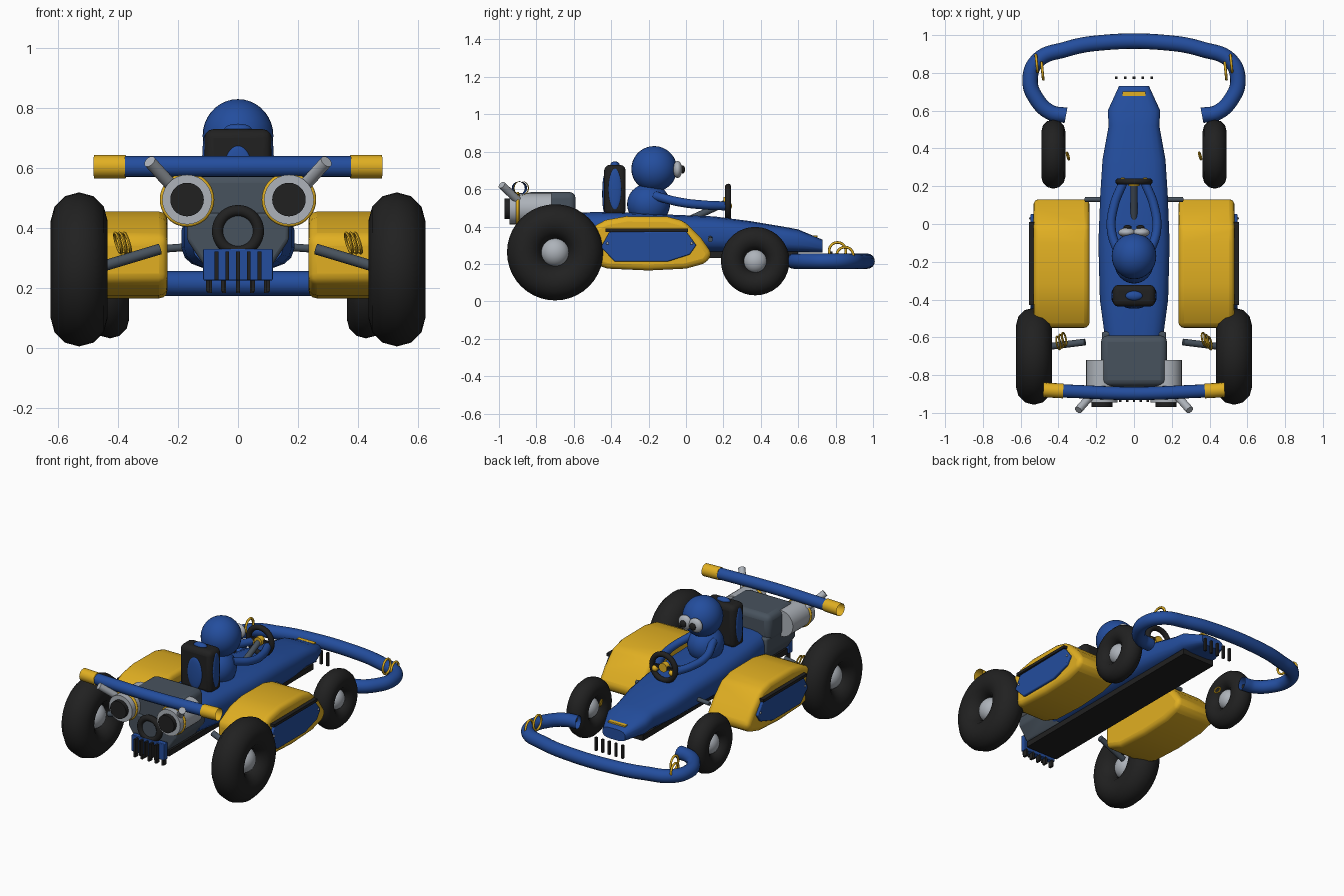
import bpy, bmesh, math
from mathutils import Vector, Matrix

if "Cube" in bpy.data.objects:
    bpy.data.objects.remove(bpy.data.objects["Cube"])


def mat(name, rgb):
    m = bpy.data.materials.new(name)
    m.diffuse_color = (*rgb, 1)
    m.use_nodes = True
    m.node_tree.nodes["Principled BSDF"].inputs["Base Color"].default_value = m.diffuse_color
    return m


BLUE = mat("blue paint", (0.017, 0.075, 0.34))
YELLOW = mat("yellow paint", (0.75, 0.43, 0.016))
BLACK = mat("black rubber", (0.015, 0.015, 0.015))
DARK = mat("dark grey metal", (0.064, 0.085, 0.11))
LIGHT = mat("light grey metal", (0.42, 0.45, 0.49))


def finish(bm, name, m, angle=35, bevel=0, seg=3):
    bmesh.ops.recalc_face_normals(bm, faces=bm.faces)
    me = bpy.data.meshes.new(name)
    bm.to_mesh(me)
    bm.free()
    me.materials.append(m)
    ob = bpy.data.objects.new(name, me)
    bpy.context.collection.objects.link(ob)
    if bevel:
        b = ob.modifiers.new("bevel", "BEVEL")
        b.width, b.segments, b.limit_method = bevel, seg, "ANGLE"
    bpy.ops.object.select_all(action="DESELECT")
    ob.select_set(True)
    bpy.context.view_layer.objects.active = ob
    bpy.ops.object.shade_smooth_by_angle(angle=math.radians(angle))
    return ob


def box(name, m, c, size, bevel=0):
    bm = bmesh.new()
    bmesh.ops.create_cube(bm, size=1, matrix=Matrix.Translation(c) @ Matrix.Diagonal((*size, 1)))
    return finish(bm, name, m, bevel=bevel)


def ball(name, m, c, r):
    bm = bmesh.new()
    bmesh.ops.create_uvsphere(bm, u_segments=32, v_segments=18, radius=1,
                              matrix=Matrix.Translation(c) @ Matrix.Diagonal((*r, 1)))
    return finish(bm, name, m)


def rod(name, m, a, b, r, r2=None):
    a, b = Vector(a), Vector(b)
    d = b - a
    bm = bmesh.new()
    bmesh.ops.create_cone(bm, cap_ends=True, segments=28, radius1=r, radius2=r if r2 is None else r2,
                          depth=d.length,
                          matrix=Matrix.Translation((a + b) / 2) @ d.to_track_quat("Z", "Y").to_matrix().to_4x4())
    return finish(bm, name, m)


def ring(name, m, c, axis, R, r, n=36, k=12):
    q = Vector(axis).to_track_quat("Z", "Y")
    bm = bmesh.new()
    v = [[bm.verts.new(Vector(c) + q @ Vector((
        (R + r * math.cos(2 * math.pi * j / k)) * math.cos(2 * math.pi * i / n),
        (R + r * math.cos(2 * math.pi * j / k)) * math.sin(2 * math.pi * i / n),
        r * math.sin(2 * math.pi * j / k)))) for j in range(k)] for i in range(n)]
    for i in range(n):
        for j in range(k):
            bm.faces.new((v[i][j], v[i - 1][j], v[i - 1][j - 1], v[i][j - 1]))
    return finish(bm, name, m, angle=50)


def tube(name, m, pts, r, caps=False):
    cu = bpy.data.curves.new(name, "CURVE")
    cu.dimensions = "3D"
    cu.bevel_depth, cu.bevel_resolution, cu.use_fill_caps = r, 6, caps
    sp = cu.splines.new("BEZIER")
    sp.bezier_points.add(len(pts) - 1)
    for bp, p in zip(sp.bezier_points, pts):
        bp.co = p
        bp.handle_left_type = bp.handle_right_type = "AUTO"
    tmp = bpy.data.objects.new("temporary_path", cu)
    bpy.context.collection.objects.link(tmp)
    me = bpy.data.meshes.new_from_object(tmp.evaluated_get(bpy.context.evaluated_depsgraph_get()))
    bpy.data.objects.remove(tmp)
    bm = bmesh.new()
    bm.from_mesh(me)
    return finish(bm, name, m)


def slab(name, m, prof, x0, x1, bevel=0):
    """Outline in y, z extruded along x."""
    bm = bmesh.new()
    f = bm.faces.new([bm.verts.new((x0, y, z)) for y, z in prof])
    ext = bmesh.ops.extrude_face_region(bm, geom=[f])["geom"]
    bmesh.ops.translate(bm, vec=(x1 - x0, 0, 0), verts=[g for g in ext if isinstance(g, bmesh.types.BMVert)])
    return finish(bm, name, m, bevel=bevel)


# Body shell: rounded sections as y, half width, bottom, top
secs = [(.73, .08, .26, .33), (.6, .14, .26, .385), (.52, .135, .26, .40), (.34, .168, .26, .43),
        (.15, .18, .26, .455), (-.1, .19, .26, .465), (-.4, .182, .26, .48), (-.6, .155, .27, .475)]
bm = bmesh.new()
rows = []
N = 20
for y, w, z0, z1 in secs:
    row = []
    for i in range(N):
        a = 2 * math.pi * (i + .5) / N
        c, s = math.cos(a), math.sin(a)
        row.append(bm.verts.new((w * math.copysign(abs(c) ** .6, c), y,
                                 (z0 + z1) / 2 + (z1 - z0) / 2 * math.copysign(abs(s) ** .65, s))))
    rows.append(row)
for a, b in zip(rows, rows[1:]):
    for i in range(N):
        bm.faces.new((a[i - 1], a[i], b[i], b[i - 1]))
bm.faces.new(rows[0])
bm.faces.new(rows[-1])
finish(bm, "body_shell", BLUE)
box("floor", BLACK, (0, -.13, .25), (.23, 1.46, .035))
box("nose_badge_plate", YELLOW, (0, .69, .348), (.12, .025, .009))
for i in range(5):
    box("front_fin", BLACK, (-.094 + .047 * i, .775, .225), (.014, .014, .085))

# Front bumper
half = [(.36, .575), (.44, .59), (.515, .66), (.55, .76), (.51, .865), (.36, .925), (.2, .957)]
tube("front_bumper", BLUE, [(-x, y, .215) for x, y in half] + [(x, y, .215) for x, y in half[::-1]], .041)

# Rear wing bar with coloured ends
tube("rear_wing_bar", BLUE, [(-.376, -.884, .605), (0, -.897, .605), (.376, -.884, .605)], .035)

pod = [(-.55, .22), (-.55, .37), (-.43, .435), (-.32, .455), (-.1, .453), (-.01, .43), (.08, .34),
       (.14, .255), (.11, .205), (0, .175), (-.2, .165), (-.42, .175)]
panel = [(-.455, .29), (-.41, .37), (.0, .375), (.055, .30), (.02, .25), (-.1, .212), (-.38, .212)]
for s in (-1, 1):
    # Wheels
    ring("rear_tyre", BLACK, (s * .53, -.70, .262), (1, 0, 0), .162, .095, 40, 12)
    ball("rear_hub", LIGHT, (s * .53, -.70, .262), (.07, .078, .078))
    ring("front_tyre", BLACK, (s * .427, .37, .215), (1, 0, 0), .119, .064, 36, 12)
    ball("front_hub", LIGHT, (s * .427, .37, .215), (.055, .065, .065))

    # Side pods with panel and black strip
    slab("side_pod", YELLOW, pod, s * .235, s * .532, .035)
    slab("side_panel", BLUE, panel, s * .515, s * .548, .006)
    box("side_strip", BLACK, (s * .542, -.21, .38), (.03, .44, .018))
    for y, z in ((-.42, .31), (.03, .31)):
        ball("panel_bolt", LIGHT, (s * .549, y, z), (.006, .007, .007))

    # Wing bar end and bumper straps
    tube("wing_bar_end", YELLOW, [(s * .375, -.884, .605), (s * .48, -.878, .605)], .039)
    ring("bumper_strap", YELLOW, (s * .515, .85, .245), (1, .1, 0), .045, .007, 28, 8)
    ring("bumper_strap", YELLOW, (s * .485, .81, .27), (1, .1, 0), .045, .007, 28, 8)

    # Suspension and springs
    rod("rear_arm", DARK, (s * .26, -.625, .33), (s * .46, -.65, .27), .018)
    for k in range(3):
        ring("rear_spring", YELLOW, (s * (.37 + .015 * k), -.61 - .01 * k, .35), (1, .2, .3), .035, .005, 24, 6)
    rod("front_arm", DARK, (s * .12, .13, .34), (s * .26, .13, .33), .013)
    ring("front_spring", YELLOW, (s * .35, .36, .26), (1, .3, .2), .02, .005, 20, 6)

    # Jet nozzles and exhaust pipes
    rod("nozzle", LIGHT, (s * .17, -.72, .495), (s * .17, -.945, .495), .083)
    ring("nozzle_band", YELLOW, (s * .17, -.90, .495), (0, 1, 0), .082, .009, 36, 8)
    rod("nozzle_core", BLACK, (s * .17, -.93, .495), (s * .17, -.97, .495), .056)
    rod("exhaust_pipe", LIGHT, (s * .22, -.90, .54), (s * .295, -.985, .622), .021)

    # Arms and eyes
    tube("arm", BLUE, [(s * .075, -.17, .565), (s * .12, -.03, .53), (s * .105, .1, .515), (s * .06, .215, .51)],
         .024, True)
    ball("hand", YELLOW, (s * .06, .225, .51), (.02, .022, .02))
    ball("goggle", LIGHT, (s * .038, -.045, .705), (.045, .025, .045))
    ball("eye", BLACK, (s * .034, -.017, .705), (.022, .012, .022))

# Engine block and lower housing
box("engine_block", DARK, (0, -.725, .50), (.35, .27, .17), .035)
bm = bmesh.new()
f = bm.faces.new([bm.verts.new((x, -.87, z)) for x, z in
                  ((-.17, .45), (-.17, .36), (-.11, .27), (.11, .27), (.17, .36), (.17, .45))])
g = bmesh.ops.extrude_face_region(bm, geom=[f])["geom"]
bmesh.ops.translate(bm, vec=(0, .3, 0), verts=[v for v in g if isinstance(v, bmesh.types.BMVert)])
finish(bm, "engine_housing", DARK, bevel=.012)
ring("rear_intake", BLACK, (0, -.89, .39), (0, 1, 0), .068, .019)
rod("intake_core", DARK, (0, -.86, .39), (0, -.895, .39), .055)

# Rear diffuser
box("diffuser_plate", BLUE, (0, -.895, .278), (.232, .035, .105), .004)
for i in range(5):
    box("diffuser_fin", BLACK, (-.072 + .036 * i, -.925, .275), (.013, .035, .095))
    box("diffuser_peg", BLACK, (-.1 + .05 * i, -.89, .21), (.014, .03, .045))

# Seat with raised blue pads
box("seat", BLACK, (0, -.38, .595), (.225, .115, .27), .03)
ball("seat_back_pad", BLUE, (0, -.436, .575), (.052, .012, .1))
ball("seat_top_pad", BLUE, (0, -.38, .73), (.045, .025, .018))
for s in (-1, 1):
    ball("seat_side_pad", BLUE, (s * .111, -.38, .60), (.009, .034, .11))

# Driver
ball("torso", BLUE, (0, -.2, .52), (.105, .115, .11))
ball("helmet", BLUE, (0, -.17, .708), (.118, .122, .122))

# Steering wheel and column
ring("steering_wheel", BLACK, (0, .225, .53), (0, 1, 0), .082, .017, 32, 10)
rod("steering_hub", YELLOW, (0, .20, .53), (0, .235, .53), .028)
box("steering_spoke", BLACK, (0, .225, .53), (.16, .014, .018))
rod("steering_column", DARK, (0, .21, .525), (0, .0, .43), .018)
